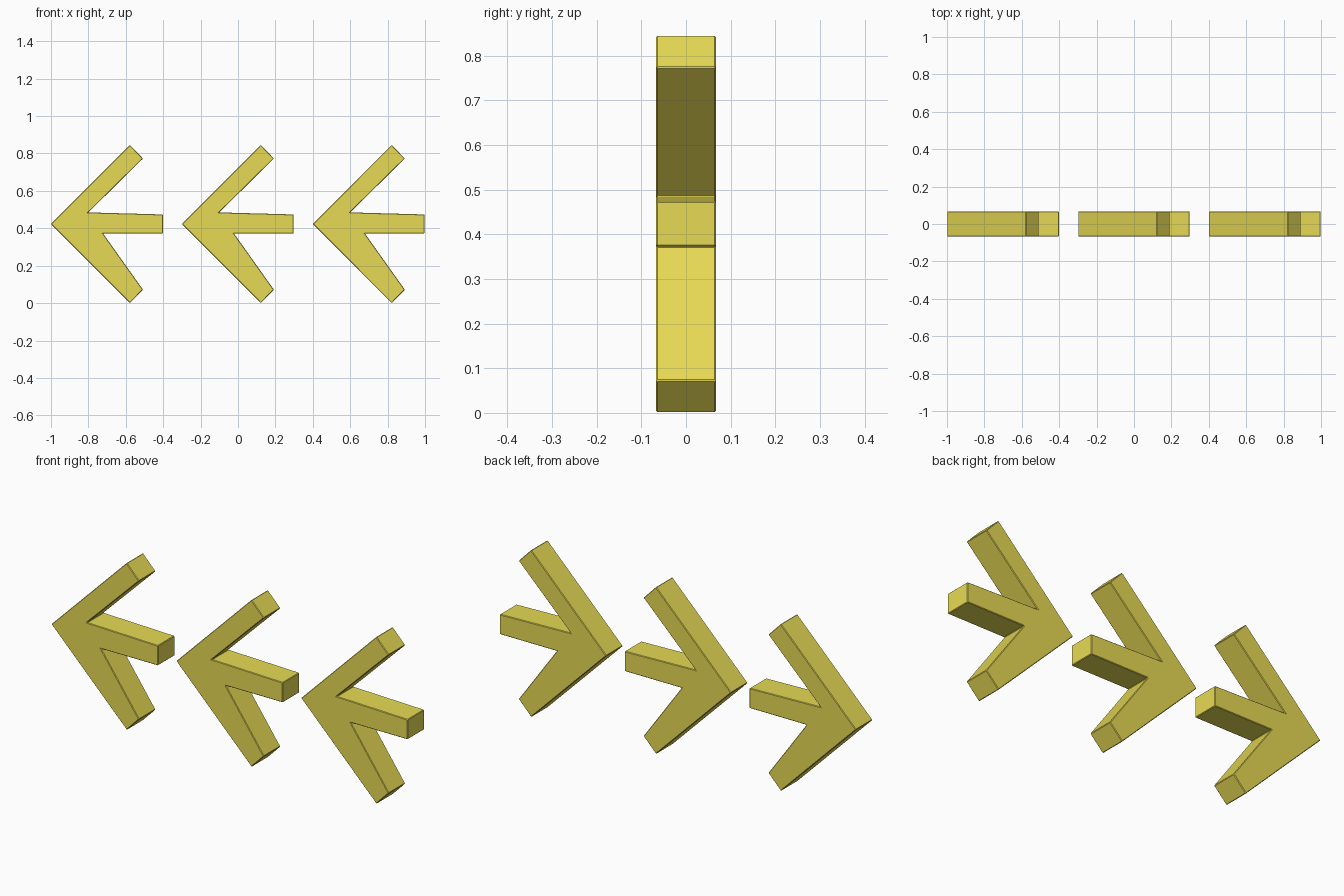
import bpy, bmesh

if "Cube" in bpy.data.objects:
    bpy.data.objects.remove(bpy.data.objects["Cube"])

HALF = 0.067      # half thickness in y
PITCH = 0.70      # spacing between arrows

# Arrow outline in x/z, relative to the arrow's centre x
outline = [(-0.30, 0.423), (0.122, 0.0), (0.192, 0.072), (-0.022, 0.373),
           (0.298, 0.373), (0.298, 0.474), (-0.10, 0.485),
           (0.192, 0.773), (0.122, 0.846)]

yellow = bpy.data.materials.new("yellow")
yellow.diffuse_color = (0.80, 0.70, 0.09, 1)
yellow.use_nodes = True
yellow.node_tree.nodes["Principled BSDF"].inputs["Base Color"].default_value = yellow.diffuse_color


def make_arrow(name, x):
    bm = bmesh.new()
    # Extrude the outline through the thickness
    face = bm.faces.new([bm.verts.new((px, -HALF, pz)) for px, pz in outline])
    ext = bmesh.ops.extrude_face_region(bm, geom=[face])
    verts = [v for v in ext["geom"] if isinstance(v, bmesh.types.BMVert)]
    bmesh.ops.translate(bm, verts=verts, vec=(0, 2 * HALF, 0))
    bmesh.ops.recalc_face_normals(bm, faces=bm.faces)
    # Fine chamfer on every edge
    bmesh.ops.bevel(bm, geom=bm.edges[:], offset=0.003, segments=1,
                    profile=0.5, affect='EDGES')
    mesh = bpy.data.meshes.new(name)
    bm.to_mesh(mesh)
    bm.free()
    mesh.materials.append(yellow)
    obj = bpy.data.objects.new(name, mesh)
    obj.location.x = x
    bpy.context.collection.objects.link(obj)


# Row of three arrows pointing left
for i, label in enumerate(("left", "middle", "right")):
    make_arrow(label + "_arrow", (i - 1) * PITCH)
